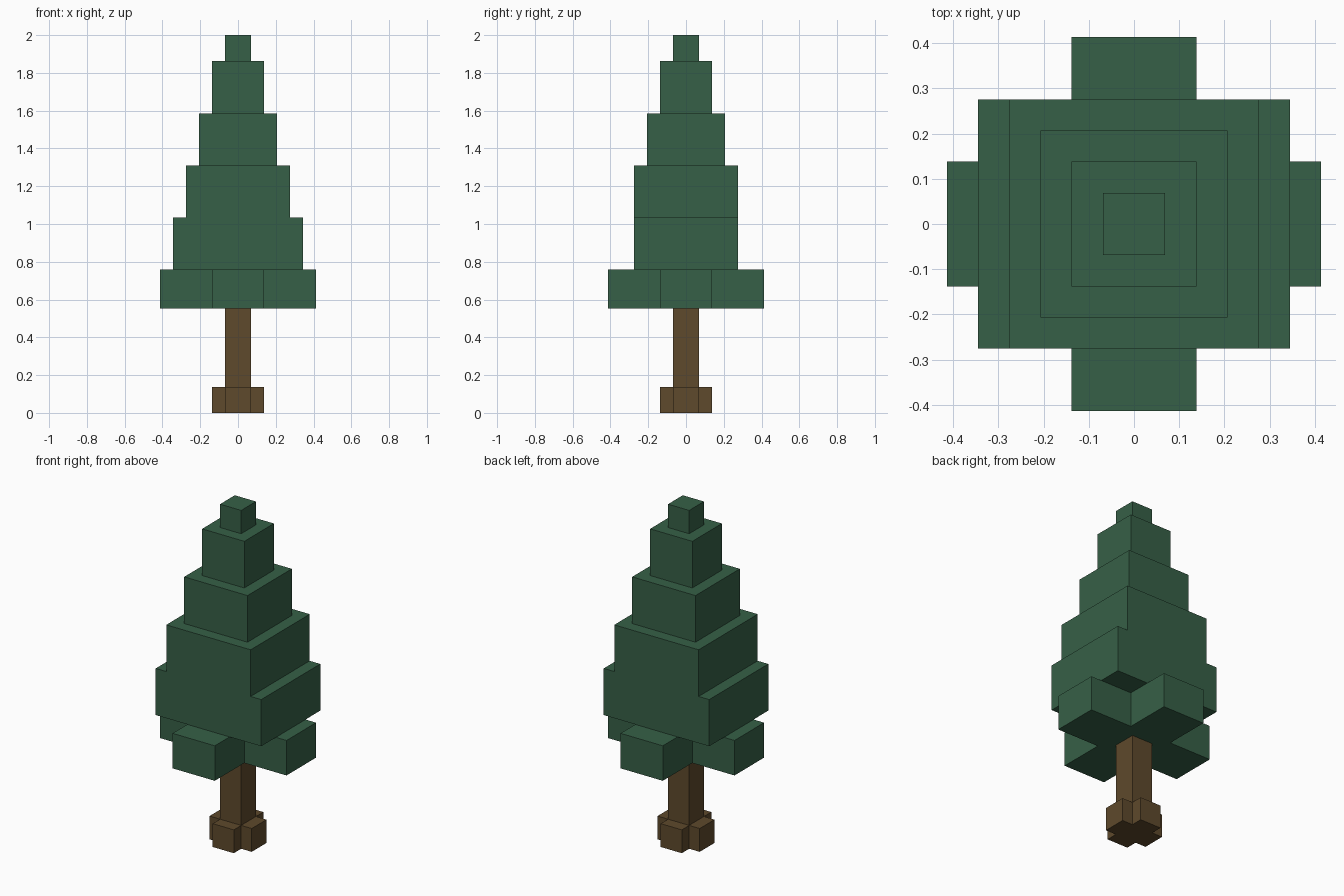
import bpy
import bmesh

if "Cube" in bpy.data.objects:
    bpy.data.objects.remove(bpy.data.objects["Cube"])

U = 2 / 29  # one block: the tree is 29 blocks tall


def material(name, rgb):
    m = bpy.data.materials.new(name)
    m.diffuse_color = (*rgb, 1)
    m.use_nodes = True
    m.node_tree.nodes["Principled BSDF"].inputs["Base Color"].default_value = m.diffuse_color
    return m


GREEN = material("pine green", (0.037, 0.117, 0.063))
BROWN = material("bark brown", (0.112, 0.067, 0.025))


def prism(name, outline, z0, z1, mat):
    """Extrude a flat outline upwards; all sizes are in blocks."""
    bm = bmesh.new()
    base = bm.faces.new([bm.verts.new((x * U, y * U, z0 * U)) for x, y in outline])
    top = bmesh.ops.extrude_face_region(bm, geom=[base], use_keep_orig=True)["geom"]
    for v in top:
        if isinstance(v, bmesh.types.BMVert):
            v.co.z = z1 * U
    bmesh.ops.recalc_face_normals(bm, faces=bm.faces)
    mesh = bpy.data.meshes.new(name)
    bm.to_mesh(mesh)
    bm.free()
    mesh.materials.append(mat)
    obj = bpy.data.objects.new(name, mesh)
    bpy.context.collection.objects.link(obj)


def rect(a, b):
    return [(-a, -b), (a, -b), (a, b), (-a, b)]


def cross(r, w):
    """Plus shape with arms reaching r and half-width w."""
    arm = [(r, -w), (r, w), (w, w)]
    points = []
    for _ in range(4):
        points += arm
        arm = [(-y, x) for x, y in arm]
    return points


# Trunk and cross-shaped roots
prism("roots", cross(2, 1), 0, 2, BROWN)
prism("trunk", rect(1, 1), 2, 8, BROWN)

# Lowest branches form a cross, the rest are stacked blocks
prism("lower_branches", cross(6, 2), 8, 11, GREEN)
tiers = [(5, 4, 11, 15), (4, 4, 15, 19), (3, 3, 19, 23), (2, 2, 23, 27), (1, 1, 27, 29)]
for i, (a, b, z0, z1) in enumerate(tiers, 1):
    prism(f"foliage_tier_{i}", rect(a, b), z0, z1, GREEN)
